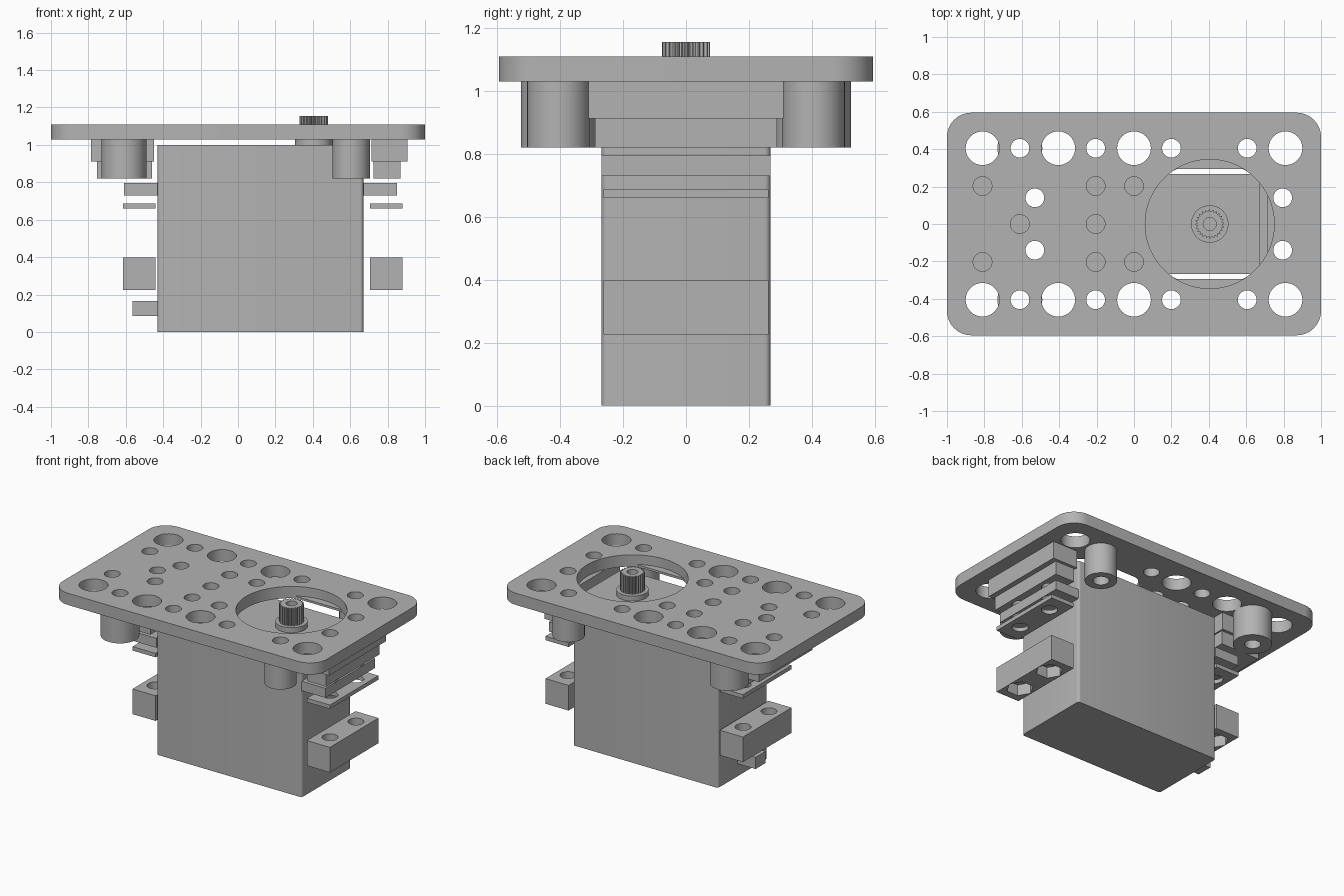
import bpy, bmesh
from math import cos, sin, pi, radians

cube = bpy.data.objects.get("Cube")
if cube:
    bpy.data.objects.remove(cube, do_unlink=True)

grey = bpy.data.materials.new("plain grey")
grey.use_nodes = True
colour = (0.45, 0.45, 0.45, 1)
grey.diffuse_color = colour
grey.node_tree.nodes["Principled BSDF"].inputs["Base Color"].default_value = colour


def circle(x, y, r, n=40):
    return [(x + r * cos(2 * pi * i / n), y + r * sin(2 * pi * i / n)) for i in range(n)]


def rectangle(x0, x1, y, r=0.0, steps=8):
    """Outline symmetric in y, with optional rounded corners."""
    if not r:
        return [(x0, -y), (x1, -y), (x1, y), (x0, y)]
    pts = []
    for k, (cx, cy) in enumerate([(x1 - r, y - r), (x0 + r, y - r), (x0 + r, r - y), (x1 - r, r - y)]):
        for i in range(steps + 1):
            a = pi / 2 * (k + i / steps)
            pts.append((cx + r * cos(a), cy + r * sin(a)))
    return pts


def prisms(name, layers):
    """One object made of upright prisms: (outline, bottom, top)."""
    bm = bmesh.new()
    for pts, z0, z1 in layers:
        low = [bm.verts.new((x, y, z0)) for x, y in pts]
        high = [bm.verts.new((x, y, z1)) for x, y in pts]
        bm.faces.new(low[::-1])
        bm.faces.new(high)
        for i in range(len(pts)):
            j = (i + 1) % len(pts)
            bm.faces.new((low[i], low[j], high[j], high[i]))
    mesh = bpy.data.meshes.new(name)
    bm.to_mesh(mesh)
    bm.free()
    mesh.materials.append(grey)
    obj = bpy.data.objects.new(name, mesh)
    bpy.context.collection.objects.link(obj)
    return obj


def activate(obj):
    bpy.ops.object.select_all(action='DESELECT')
    obj.select_set(True)
    bpy.context.view_layer.objects.active = obj


def boolean(obj, other, operation):
    other.hide_render = True
    mod = obj.modifiers.new(operation.lower(), 'BOOLEAN')
    mod.operation, mod.object, mod.solver = operation, other, 'EXACT'
    activate(obj)
    bpy.ops.object.modifier_apply(modifier=mod.name)
    bpy.data.objects.remove(other, do_unlink=True)


def part(name, layers, *cuts):
    """Build a part, cut each group of prisms from it and smooth its curves."""
    obj = prisms(name, layers[:1])
    for layer in layers[1:]:
        boolean(obj, prisms("joined_layer", [layer]), 'UNION')
    for group in cuts:
        boolean(obj, prisms("cutter", group), 'DIFFERENCE')
    activate(obj)
    bpy.ops.object.shade_smooth_by_angle(angle=radians(30))
    return obj


AXIS, ROW = 0.405, 0.405
PLATE_LOW, PLATE_TOP = 1.03, 1.11
LOW, HIGH = -0.5, 1.5
SCREW_Y = 0.14


def screw_holes(x, r=0.05):
    return [(circle(x, s * SCREW_Y, r), LOW, HIGH) for s in (-1, 1)]


# Mounting plate with its hole pattern and shaft opening
holes = screw_holes(-0.53) + screw_holes(0.795)
for s in (-1, 1):
    holes += [(circle(x, s * ROW, 0.09), LOW, HIGH) for x in (-0.81, -0.405, 0, 0.81)]
    holes += [(circle(x, s * ROW, 0.05), LOW, HIGH) for x in (-0.61, -0.205, 0.2, 0.605)]
    holes += [(circle(x, s * 0.203, 0.05), LOW, HIGH) for x in (-0.205, 0)]
    holes.append((circle(-0.81, s * 0.203, 0.05), 1.045, HIGH))
holes += [(circle(-0.205, 0, 0.05), LOW, HIGH), (circle(-0.61, 0, 0.05), 1.045, HIGH)]
opening = circle(AXIS, 0, 0.345, 72)
clipped = [(x, max(-0.295, min(0.295, y))) for x, y in opening]
part("mounting_plate", [(rectangle(-1, 1, 0.595, 0.13, 12), PLATE_LOW, PLATE_TOP)],
     holes, [(opening, 1.045, HIGH)], [(clipped, LOW, HIGH)])

# Round standoffs under the plate
for x, r, end in ((-0.61, 0.12, "right"), (0.605, 0.1, "left")):
    for s, side in ((-1, "front"), (1, "back")):
        part(f"{side}_{end}_standoff", [(circle(x, s * ROW, r), 0.82, PLATE_LOW)],
             [(circle(x, s * ROW, 0.05), LOW, HIGH)])

# Motor case, output boss and toothed shaft
part("motor_case", [(rectangle(-0.43, 0.67, 0.268, 0.018, 5), 0, 1.0)])
part("output_boss", [(circle(AXIS, 0, 0.1), 1.0, 1.035)], [(circle(AXIS, 0, 0.035), 1.02, HIGH)])
teeth = 24
gear = []
for i in range(teeth * 4):
    a = 2 * pi * i / (teeth * 4)
    r = 0.077 if i % 4 < 2 else 0.067
    gear.append((AXIS + r * cos(a), r * sin(a)))
part("toothed_shaft", [(gear, 1.03, 1.155)], [(circle(AXIS, 0, 0.035), 1.06, HIGH)])
part("cable_exit", [(rectangle(-0.565, -0.43, 0.055), 0.085, 0.165)])

# Stepped spacers between plate and mounting ears
for end, upper, lower, x in (("right", (-0.785, -0.45), (-0.755, -0.46), -0.53),
                             ("left", (0.715, 0.905), (0.725, 0.87), 0.795)):
    part(f"{end}_spacer", [(rectangle(*upper, 0.31), 0.912, PLATE_LOW),
                           (rectangle(*lower, 0.29), 0.82, 0.95)], screw_holes(x))

# Mounting ears, washer strips and nut blocks at both ends
for end, ear, strip, x in (("right", (-0.61, -0.43), (-0.615, -0.44), -0.53),
                           ("left", (0.67, 0.85), (0.705, 0.88), 0.795)):
    part(f"{end}_mounting_ear", [(rectangle(*ear, 0.268), 0.73, 0.795)], screw_holes(x))
    part(f"{end}_washer_strip", [(rectangle(*strip, 0.263), 0.66, 0.687)], screw_holes(x))
    nuts = [(circle(x, s * SCREW_Y, 0.085, 6), LOW, 0.3) for s in (-1, 1)]
    part(f"{end}_nut_block", [(rectangle(*strip, 0.263), 0.225, 0.397)], screw_holes(x), nuts)
